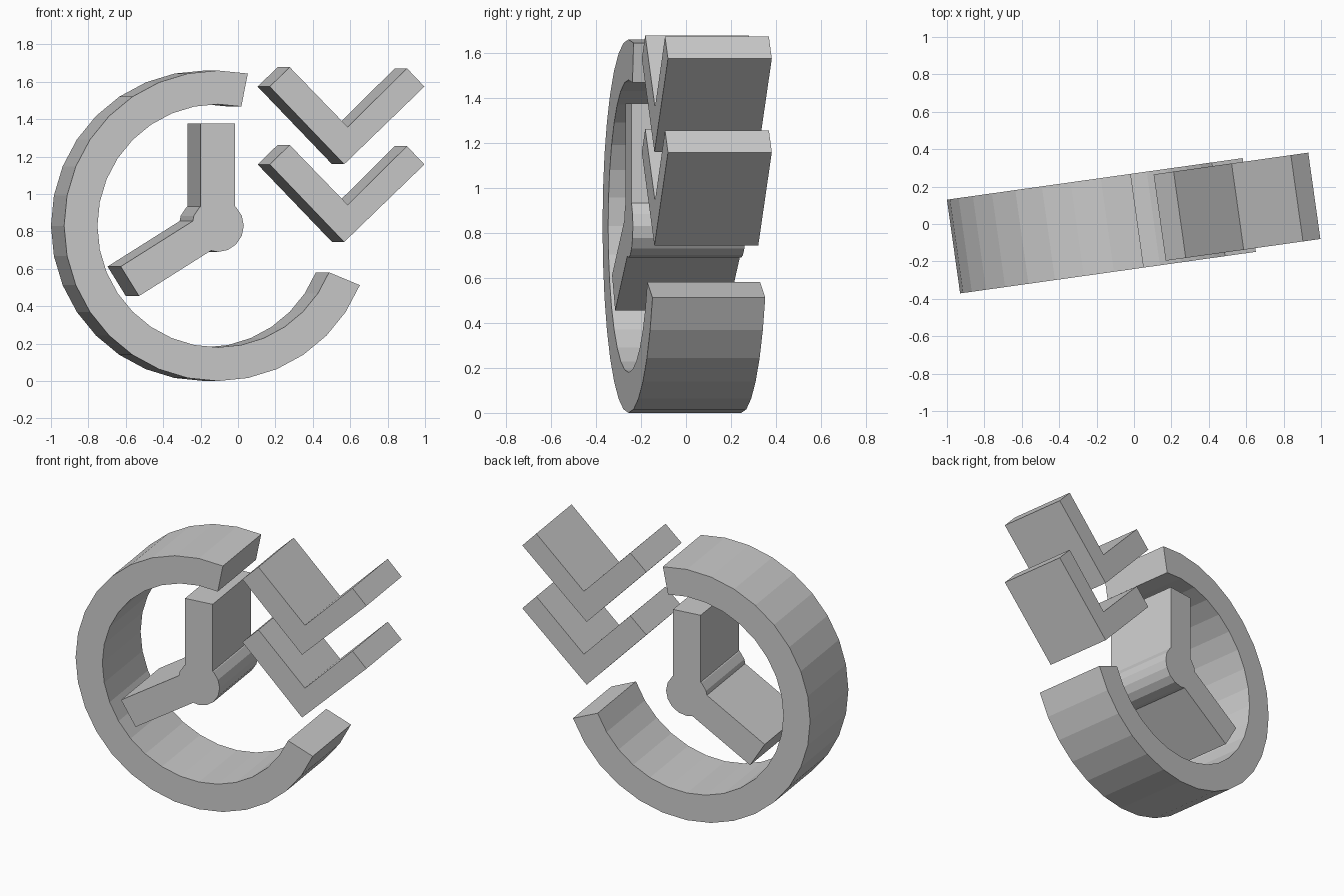
import bpy, bmesh, math
from mathutils import Matrix

if "Cube" in bpy.data.objects:
    bpy.data.objects.remove(bpy.data.objects["Cube"], do_unlink=True)

# Single grey material
grey = bpy.data.materials.new("light grey")
grey.use_nodes = True
colour = (0.6, 0.6, 0.6, 1)
grey.diffuse_color = colour
grey.node_tree.nodes["Principled BSDF"].inputs["Base Color"].default_value = colour

# Everything is designed around the dial centre, then turned slightly about z
PLACE = Matrix.Translation((-0.143, -0.005, 0.83)) @ Matrix.Rotation(math.radians(8), 4, 'Z')
DEPTH = 0.506


def extrude_profile(name, points, depth):
    """Extrude a closed (x, z) outline evenly to the front and back."""
    bm = bmesh.new()
    face = bm.faces.new([bm.verts.new((x, -depth / 2, z)) for x, z in points])
    new = bmesh.ops.extrude_face_region(bm, geom=[face])["geom"]
    bmesh.ops.translate(bm, vec=(0, depth, 0),
                        verts=[v for v in new if isinstance(v, bmesh.types.BMVert)])
    bmesh.ops.recalc_face_normals(bm, faces=bm.faces)
    mesh = bpy.data.meshes.new(name)
    bm.to_mesh(mesh)
    bm.free()
    mesh.materials.append(grey)
    obj = bpy.data.objects.new(name, mesh)
    obj.matrix_world = PLACE
    bpy.context.collection.objects.link(obj)
    return obj


def arc(radius, start, step, count):
    return [(radius * math.cos(math.radians(start + step * i)),
             radius * math.sin(math.radians(start + step * i))) for i in range(count)]


def hand(name, angle, length, half_width=0.093, root=0.1):
    """Straight bar running outward from just inside the hub."""
    c, s = math.cos(math.radians(angle)), math.sin(math.radians(angle))
    corners = [(root, -half_width), (length, -half_width),
               (length, half_width), (root, half_width)]
    extrude_profile(name, [(a * c - b * s, a * s + b * c) for a, b in corners], DEPTH)


# Open ring: 23 of 32 segments
outer = arc(0.83, 78.75, 11.25, 24)
inner = arc(0.65, 78.75, 11.25, 24)
extrude_profile("dial_ring", outer + inner[::-1], DEPTH)

# Hub and hands
extrude_profile("hub", arc(0.14, 0, 22.5, 16), DEPTH)
hand("upright_hand", 90, 0.546)
hand("slanted_hand", 212, 0.56)

# Two stacked downward chevrons
chevron = [(0.283, 0.744), (0.391, 0.848), (0.704, 0.528),
           (1.024, 0.842), (1.118, 0.744), (0.685, 0.329)]
for name, drop in (("upper_chevron", 0), ("lower_chevron", 0.416)):
    extrude_profile(name, [(x, z - drop) for x, z in chevron], 0.466)
